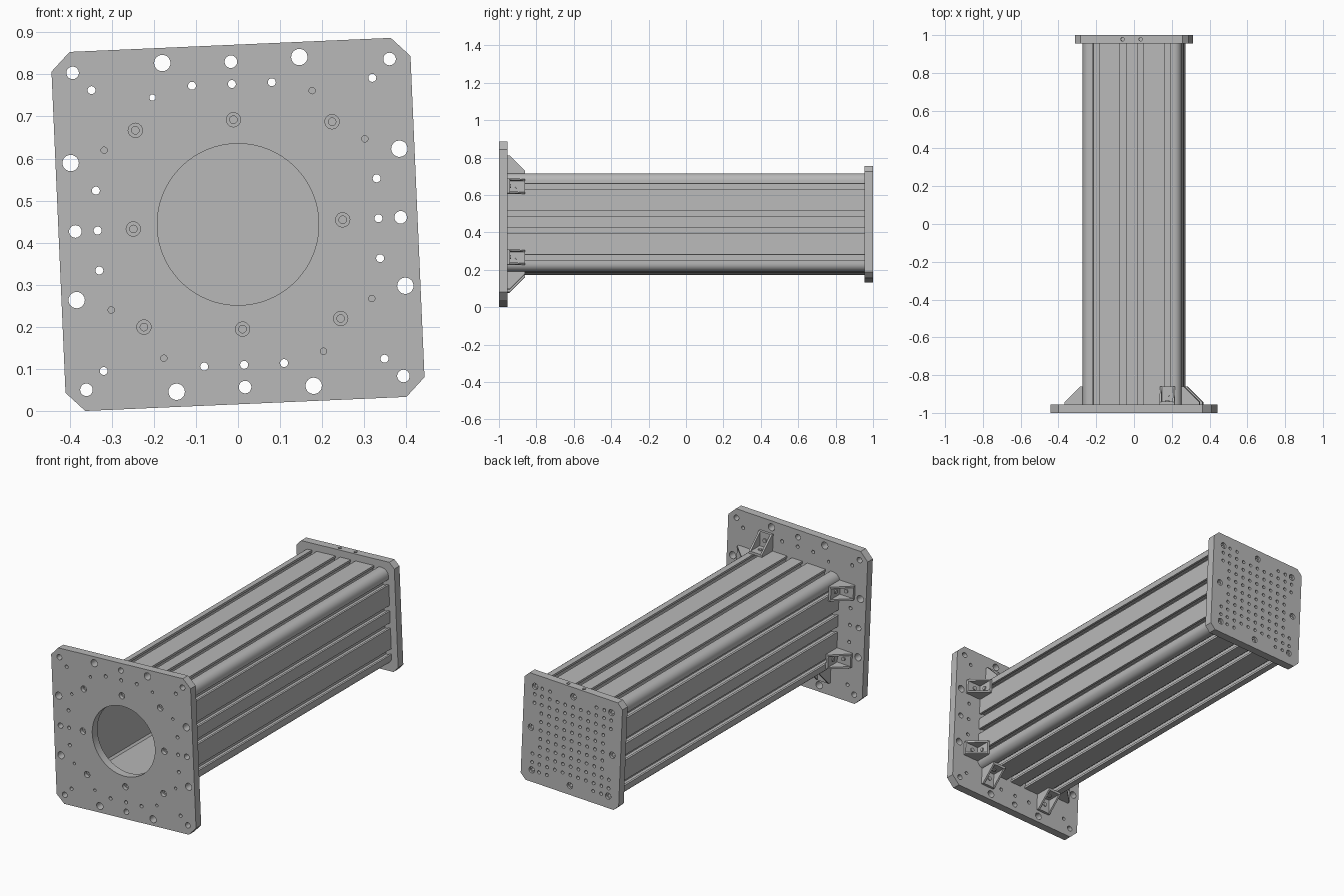
import bpy, bmesh, math
from mathutils import Matrix, Vector

cube = bpy.data.objects.get("Cube")
if cube:
    bpy.data.objects.remove(cube, do_unlink=True)

CENTRE_Z = 0.4435
TILT = math.radians(-2.5)
TUBE = 0.262          # half width of the extruded tube
SLOTS = (0.19, 0.047, -0.047, -0.19)

metal = bpy.data.materials.new("machined grey metal")
metal.use_nodes = True
GREY = (0.48, 0.48, 0.48, 1)
metal.diffuse_color = GREY
metal.node_tree.nodes["Principled BSDF"].inputs["Base Color"].default_value = GREY


def prism(bm, pts, vec):
    """Extrude a closed outline of 3D points along a vector."""
    face = bm.faces.new([bm.verts.new(p) for p in pts])
    ext = bmesh.ops.extrude_face_region(bm, geom=[face], use_keep_orig=True)
    new = [e for e in ext["geom"] if isinstance(e, bmesh.types.BMVert)]
    bmesh.ops.translate(bm, verts=new, vec=vec)


def outline(bm, pts, y0, y1):
    prism(bm, [(u, y0, v) for u, v in pts], (0, y1 - y0, 0))


def circle(u, v, r, n=20):
    return [(u + r * math.cos(math.tau * i / n), v + r * math.sin(math.tau * i / n)) for i in range(n)]


def make(name, bm):
    bmesh.ops.recalc_face_normals(bm, faces=bm.faces)
    mesh = bpy.data.meshes.new(name)
    bm.to_mesh(mesh)
    bm.free()
    mesh.materials.append(metal)
    obj = bpy.data.objects.new(name, mesh)
    bpy.context.collection.objects.link(obj)
    obj.location.z = CENTRE_Z
    obj.rotation_euler.y = TILT
    return obj


def activate(obj):
    bpy.ops.object.select_all(action="DESELECT")
    obj.select_set(True)
    bpy.context.view_layer.objects.active = obj


def cut(obj, bm):
    """Subtract the cutter mesh from an object."""
    cutter = make("cutter", bm)
    cutter.hide_render = True
    mod = obj.modifiers.new("cut", "BOOLEAN")
    mod.operation = "DIFFERENCE"
    mod.solver = "EXACT"
    mod.object = cutter
    activate(obj)
    bpy.ops.object.modifier_apply(modifier=mod.name)
    bpy.data.objects.remove(cutter, do_unlink=True)


def drill(obj, holes, y0, y1, n=20):
    bm = bmesh.new()
    for u, v, r in holes:
        outline(bm, circle(u, v, r, n), y0, y1)
    cut(obj, bm)


def smooth(obj):
    activate(obj)
    bpy.ops.object.shade_smooth_by_angle(angle=math.radians(30))


def turn(p, k):
    for _ in range(k):
        p = (-p[1], p[0])
    return p


def ring(u, v, r):
    """All mirrored and quarter-turned copies of one hole."""
    spots = {turn((s * u, v), k) for s in (1, -1) for k in range(4)}
    return [(a, b, r) for a, b in {(round(a, 4) + 0.0, round(b, 4) + 0.0) for a, b in spots}]


def chamfered(h, c):
    return [turn(p, k) for k in range(4) for p in ((h, h - c), (h - c, h))]


def plate(name, h, c, y0, y1):
    bm = bmesh.new()
    outline(bm, chamfered(h, c), y0, y1)
    return make(name, bm)


bolts = ring(0.234, 0.234, 0.009) + ring(0, 0.249, 0.009)
counterbores = [(u, v, 0.017) for u, v, r in bolts]

# Base plate with bore, bolt holes and counterbores
base = plate("base_plate", 0.427, 0.045, -1, -0.955)
through = (ring(0.163, 0.391, 0.0195) + ring(0.377, 0.377, 0.015) + ring(0, 0.387, 0.015)
           + ring(0.334, 0.334, 0.0095) + ring(0.19, 0.31, 0.0075)
           + ring(0.095, 0.334, 0.0095) + ring(0, 0.334, 0.0095))
drill(base, through + bolts, -1.05, -0.9)
drill(base, counterbores, -1.05, -0.98)
drill(base, [(0, 0, 0.192)], -1.05, -0.9, 72)
smooth(base)

# End plate with a grid of blind holes
end = plate("end_plate", 0.3, 0.03, 0.955, 1)
steps = [0.0475 * i for i in range(-4, 5)]
grid = [(u, v, 0.009) for u in steps for v in steps]
grid += ring(0.19, 0.234, 0.009) + ring(0.142, 0.234, 0.009)
drill(end, grid + bolts, 0.97, 1.05, 14)
drill(end, counterbores, 0.988, 1.05)
bm = bmesh.new()
for u in (-0.048, 0.048):
    prism(bm, [(a, b, 0.32) for a, b in circle(u, 0.978, 0.009)], (0, 0, -0.05))
cut(end, bm)
smooth(end)

# Hollow tube with four T-slots on each side
R, LIP, FLOOR = 0.04, 0.012, 0.034
side = [(TUBE - R + R * math.cos(math.radians(a)), TUBE - R + R * math.sin(math.radians(a)))
        for a in range(0, 91, 15)]
for s in SLOTS:
    half = [(0.015, 0), (0.015, LIP), (0.021, LIP), (0.021, FLOOR)]
    side += [(s + w, TUBE - d) for w, d in half]
    side += [(s - w, TUBE - d) for w, d in reversed(half)]
bm = bmesh.new()
outline(bm, [turn(p, k) for k in range(4) for p in side], -0.955, 0.955)
tube = make("slotted_tube", bm)
bm = bmesh.new()
outline(bm, chamfered(0.204, 0.01), -1.1, 1.1)
cut(tube, bm)
smooth(tube)

# Corner brackets between tube and base plate
LEG, THICK, WIDE, TIP = 0.095, 0.014, 0.08, 0.012


def bracket(name, u, k):
    bm = bmesh.new()
    y, v = -0.955, TUBE
    ell = [(0, 0), (LEG, 0), (LEG, THICK), (THICK, THICK), (THICK, LEG), (0, LEG)]
    cheek = [(0, 0), (LEG, 0), (LEG, TIP), (TIP, LEG), (0, LEG)]
    inner = WIDE / 2 - 0.01
    prism(bm, [(u - inner, y + a, v + b) for a, b in ell], (2 * inner, 0, 0))
    for x in (u - WIDE / 2, u + inner):
        prism(bm, [(x, y + a, v + b) for a, b in cheek], (0.01, 0, 0))
    # Screw heads on both legs
    mid = 0.052
    prism(bm, [(a, b, v + THICK) for a, b in circle(u, y + mid, 0.011)], (0, 0, 0.006))
    outline(bm, circle(u, v + mid, 0.011), y + THICK, y + THICK + 0.006)
    bm.transform(Matrix.Rotation(-k * math.pi / 2, 4, Vector((0, 1, 0))))
    smooth(make(name, bm))


bracket("top_bracket", 0.19, 0)
for k, label in ((1, "right"), (2, "bottom"), (3, "left")):
    for i, u in enumerate((-0.19, 0.19)):
        bracket(f"{label}_bracket_{i + 1}", u, k)
